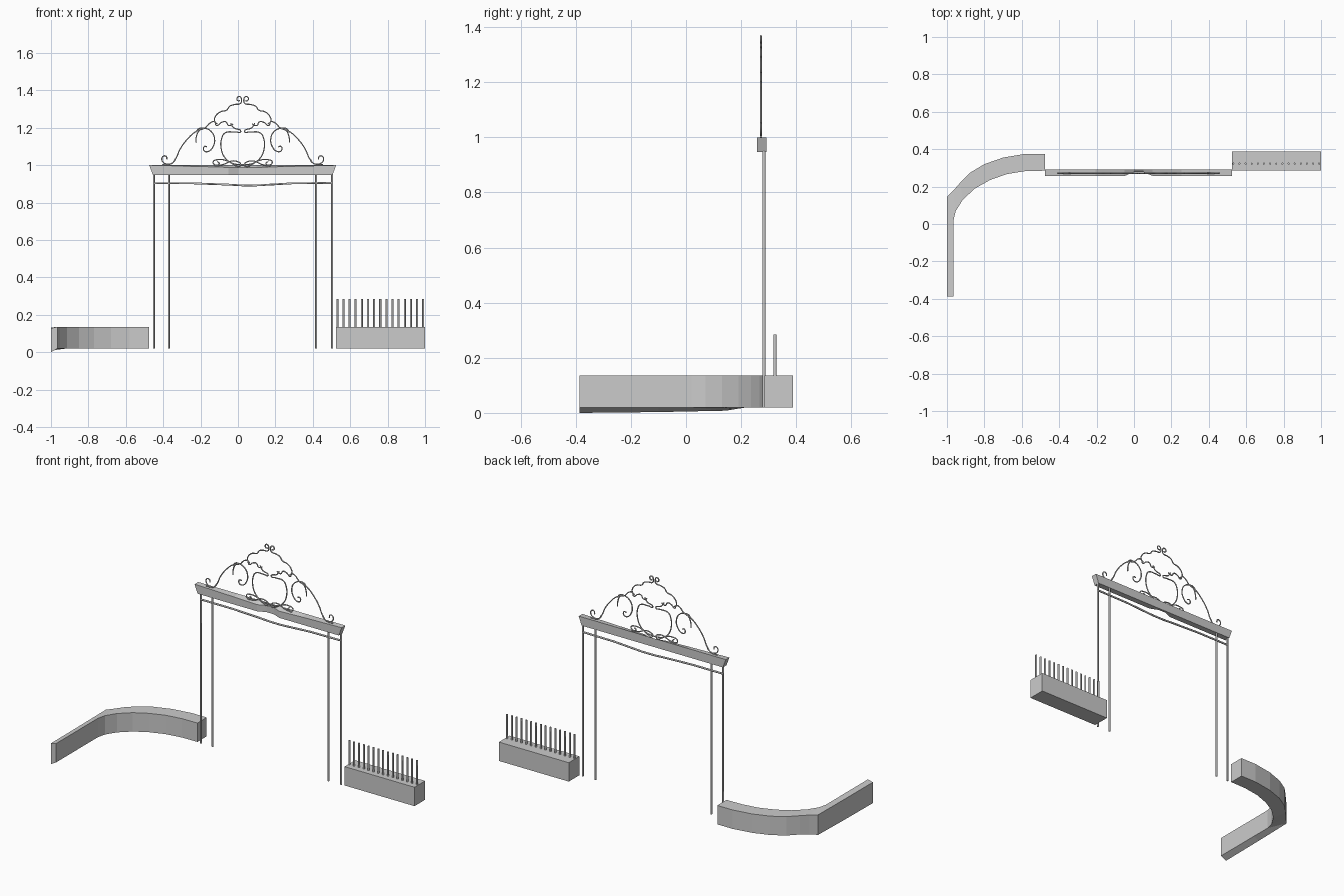
import bpy, bmesh
from math import radians

if "Cube" in bpy.data.objects:
    bpy.data.objects.remove(bpy.data.objects["Cube"])

CX = 0.025          # centre line of the gate
GATE_Y = 0.283      # depth of posts and rail


def mesh_object(name, verts, faces):
    me = bpy.data.meshes.new(name)
    bm = bmesh.new()
    vs = [bm.verts.new(v) for v in verts]
    for f in faces:
        bm.faces.new([vs[i] for i in f])
    bmesh.ops.recalc_face_normals(bm, faces=bm.faces)
    bm.to_mesh(me)
    bm.free()
    ob = bpy.data.objects.new(name, me)
    bpy.context.collection.objects.link(ob)
    return ob


def box(name, lo, hi):
    v = [(x, y, z) for x in (lo[0], hi[0]) for y in (lo[1], hi[1]) for z in (lo[2], hi[2])]
    return mesh_object(name, v, [(0, 1, 3, 2), (4, 5, 7, 6), (0, 1, 5, 4),
                                 (2, 3, 7, 6), (0, 2, 6, 4), (1, 3, 7, 5)])


def loft(name, sections):
    """Join four-point cross-sections into a capped solid."""
    verts = [p for s in sections for p in s]
    n = len(sections)
    faces = [(0, 1, 2, 3), tuple(4 * (n - 1) + k for k in range(4))]
    for i in range(n - 1):
        for k in range(4):
            a, b = 4 * i + k, 4 * i + (k + 1) % 4
            faces.append((a, b, b + 4, a + 4))
    return mesh_object(name, verts, faces)


def rod(name, x, y, z0, z1, r):
    bpy.ops.mesh.primitive_cylinder_add(vertices=8, radius=r, depth=z1 - z0,
                                        location=(x, y, (z0 + z1) / 2))
    bpy.context.object.name = name
    bpy.ops.object.shade_smooth_by_angle(angle=radians(50))


def wire(name, strokes, r, smooth=True):
    """Tubes along 3D point lists, turned into a mesh."""
    cu = bpy.data.curves.new(name + "_path", 'CURVE')
    cu.dimensions = '3D'
    cu.bevel_depth, cu.bevel_resolution, cu.resolution_u = r, 1, 5
    cu.use_fill_caps = True
    for pts in strokes:
        sp = cu.splines.new('BEZIER')
        sp.bezier_points.add(len(pts) - 1)
        for bp, p in zip(sp.bezier_points, pts):
            bp.co = p
            bp.handle_left_type = bp.handle_right_type = 'AUTO' if smooth else 'VECTOR'
    tmp = bpy.data.objects.new(name + "_path", cu)
    bpy.context.collection.objects.link(tmp)
    me = bpy.data.meshes.new_from_object(tmp.evaluated_get(bpy.context.evaluated_depsgraph_get()))
    bpy.data.objects.remove(tmp)
    ob = bpy.data.objects.new(name, me)
    bpy.context.collection.objects.link(ob)
    me.shade_smooth()
    return ob


# curved side wall: outer and inner plan points, outer bottom edge height
wall = [((-1.0, -0.387), (-0.965, -0.387), 0.0),
        ((-1.0, -0.1), (-0.965, -0.1), 0.003),
        ((-1.0, 0.145), (-0.965, 0.02), 0.008),
        ((-0.965, 0.18), (-0.953, 0.07), 0.014),
        ((-0.93, 0.22), (-0.915, 0.13), 0.02),
        ((-0.875, 0.275), (-0.85, 0.19), 0.02),
        ((-0.80, 0.32), (-0.77, 0.235), 0.02),
        ((-0.70, 0.355), (-0.68, 0.267), 0.02),
        ((-0.58, 0.375), (-0.58, 0.283), 0.02),
        ((-0.475, 0.375), (-0.475, 0.285), 0.02)]
loft("curved_wall", [((*o, zb), (*i, 0.02), (*i, 0.136), (*o, 0.136 - (0.02 - zb) * 0.4))
                     for o, i, zb in wall])

# straight wall and its fence bars
box("straight_wall", (0.525, 0.285, 0.02), (1.0, 0.388, 0.136))
for i in range(15):
    rod("fence_bar", 0.531 + i * 0.0328, 0.323, 0.13, 0.285, 0.0055)

# posts
for x in (-0.45, -0.37, 0.418, 0.503):
    rod("gate_post", x, GATE_Y, 0.02, 0.95, 0.0055)

# sagging rail under the beam
wire("lower_rail", [[(x, GATE_Y, z) for x, z in
     ((-0.453, 0.903), (-0.24, 0.903), (-0.05, 0.896), (0.02, 0.892), (0.10, 0.892),
      (0.29, 0.903), (0.505, 0.905))]], 0.0055, smooth=False)

# top beam with flared ends and a recessed middle: offset top, offset bottom, front y, front top z
half = [(0.5, 0.48, 0.257, 1.0), (0.23, 0.23, 0.257, 0.993),
        (0.075, 0.075, 0.257, 0.988), (0.025, 0.025, 0.278, 0.988)]
sections = []
for s, rows in ((-1, half), (1, half[::-1])):
    for t, b, y, z in rows:
        sections.append(((CX + s * b, y, 0.947), (CX + s * t, y, z),
                         (CX + s * t, 0.292, 1.0), (CX + s * b, 0.292, 0.947)))
loft("top_beam", sections)

# ornamental scrollwork, half drawn as (offset, height), then mirrored
outer_scroll = [(.405, 1.03), (.410, 1.048), (.428, 1.046), (.430, 1.022), (.405, 1.006),
                (.375, 1.012), (.355, 1.04), (.335, 1.085), (.295, 1.14), (.25, 1.18),
                (.20, 1.20), (.175, 1.225), (.15, 1.232), (.14, 1.212), (.115, 1.228),
                (.09, 1.232), (.075, 1.212), (.05, 1.22)]
crest = [(.014, 1.345), (.026, 1.345), (.030, 1.36), (.016, 1.367), (.006, 1.35), (.012, 1.33),
         (.04, 1.325), (.07, 1.315), (.085, 1.295), (.12, 1.285), (.145, 1.262),
         (.15, 1.235), (.135, 1.22)]
inner_hook = [(.25, 1.175), (.235, 1.195), (.205, 1.198), (.168, 1.18), (.150, 1.14),
              (.158, 1.10), (.185, 1.073), (.207, 1.078), (.205, 1.10), (.19, 1.098)]
upper_hook = [(.25, 1.12), (.248, 1.15), (.23, 1.188), (.205, 1.198)]
frame = [(.065, 1.225), (.048, 1.20), (.01, 1.18), (.04, 1.178), (.095, 1.172), (.113, 1.14),
         (.115, 1.09), (.095, 1.04), (.055, 1.01), (0, 1.002)]
foot = [(.135, 1.02), (.125, 1.008), (.148, 1.002), (.158, 1.018), (.13, 1.03),
        (.085, 1.024), (.045, 1.002), (.02, .992), (.01, 1.005), (.03, 1.02), (.06, 1.022),
        (.10, 1.005), (.15, .996)]
foot_loop = [(.36, 1.035), (.375, 1.012), (.39, 1.005), (.43, 1.003)]
strokes = [[(CX + s * u, 0.272, z) for u, z in path] for s in (-1, 1)
           for path in (outer_scroll, crest, inner_hook, upper_hook, frame, foot, foot_loop)]
wire("scrollwork", strokes, 0.0035)
